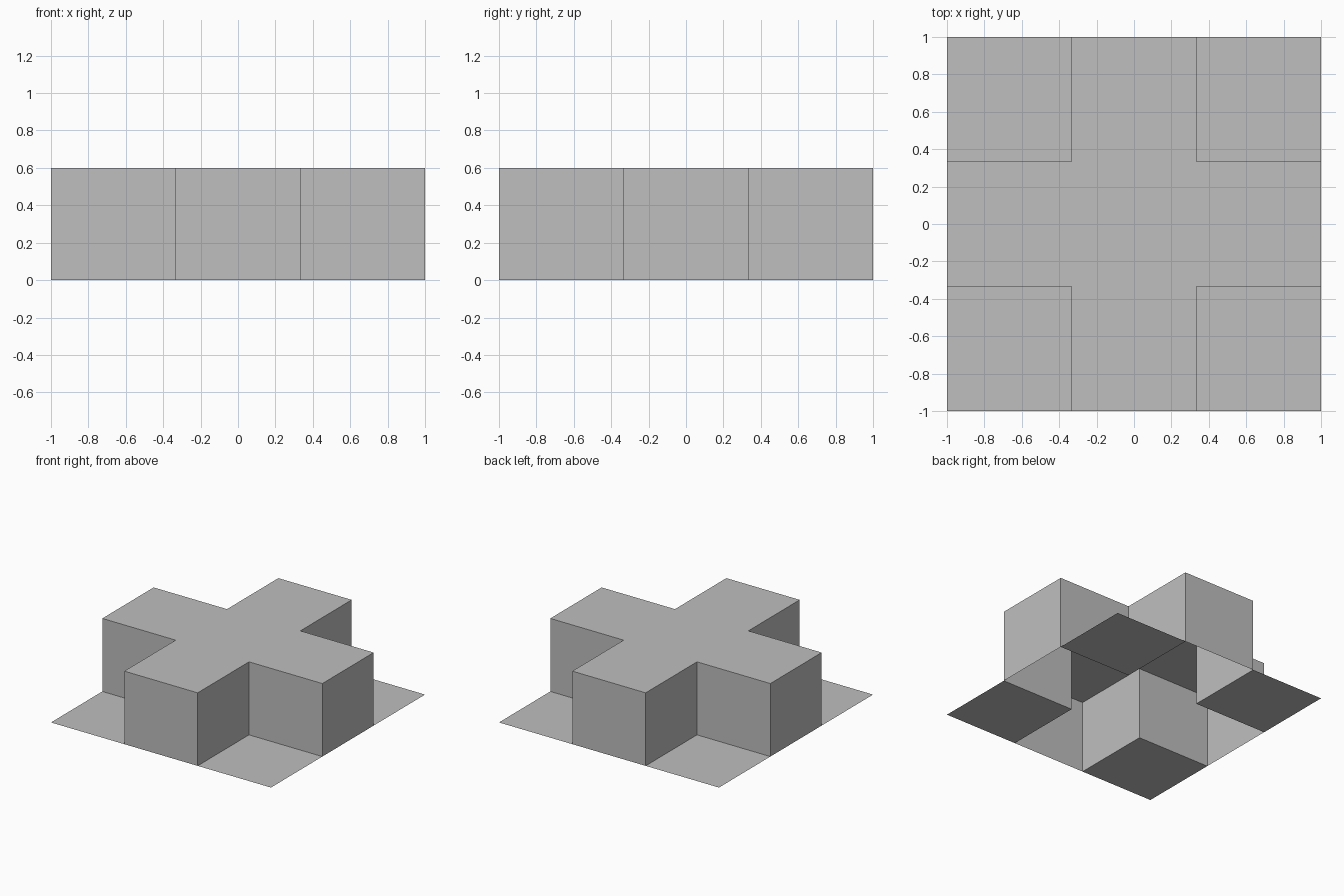
import bpy
import bmesh

HEIGHT = 0.6

if "Cube" in bpy.data.objects:
    bpy.data.objects.remove(bpy.data.objects["Cube"], do_unlink=True)

# Single grey material
grey = bpy.data.materials.new("light_grey")
grey.use_nodes = True
colour = (0.52, 0.52, 0.52, 1)
grey.diffuse_color = colour
grey.node_tree.nodes["Principled BSDF"].inputs["Base Color"].default_value = colour


def in_cross(face):
    """True for the centre cell and the four arms of the three-by-three grid."""
    c = face.calc_center_median()
    return min(abs(c.x), abs(c.y)) < 0.1


# Flat base grid: its corner cells stay as the ground plates
bm = bmesh.new()
bmesh.ops.create_grid(bm, x_segments=3, y_segments=3, size=1)

# Raise the cross into a hollow shell with side and end walls
cross = [f for f in bm.faces if in_cross(f)]
raised = bmesh.ops.extrude_face_region(bm, geom=cross)["geom"]
bmesh.ops.translate(bm, vec=(0, 0, HEIGHT),
                    verts=[g for g in raised if isinstance(g, bmesh.types.BMVert)])

# Leave the underside of the cross open
floor = [f for f in bm.faces if in_cross(f) and all(v.co.z < 0.01 for v in f.verts)]
if floor:
    bmesh.ops.delete(bm, geom=floor, context="FACES")

# Merge the roof into one clean face
roof = [f for f in bm.faces if all(v.co.z > HEIGHT - 0.01 for v in f.verts)]
bmesh.ops.dissolve_faces(bm, faces=roof)

mesh = bpy.data.meshes.new("raised_cross")
bm.to_mesh(mesh)
bm.free()
mesh.materials.append(grey)
raised_cross = bpy.data.objects.new("raised_cross", mesh)
bpy.context.collection.objects.link(raised_cross)
